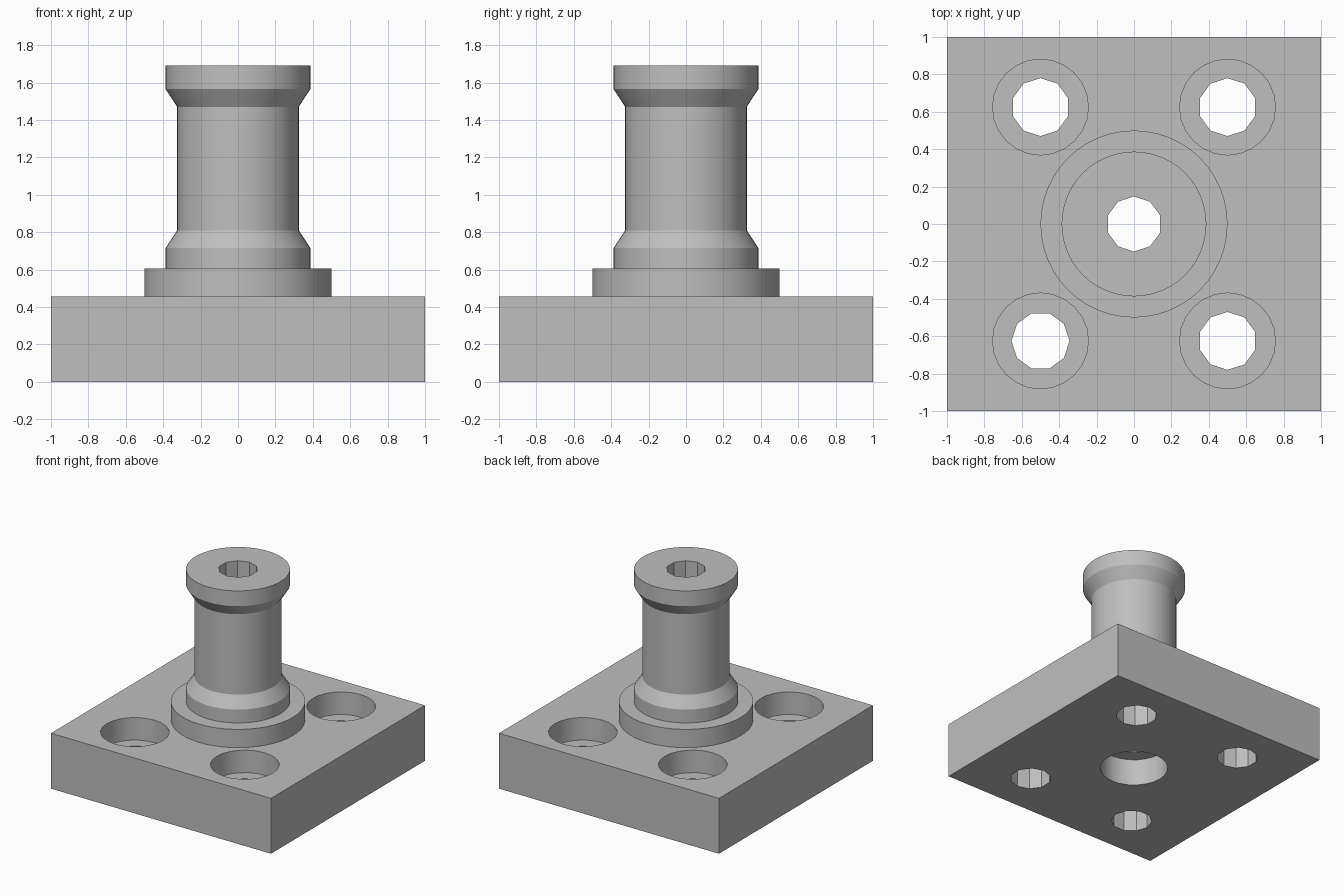
import bpy
import bmesh
import math

cube = bpy.data.objects.get("Cube")
if cube:
    bpy.data.objects.remove(cube, do_unlink=True)

grey = bpy.data.materials.new("plain_grey")
grey.use_nodes = True
COLOUR = (0.52, 0.52, 0.52, 1)
grey.diffuse_color = COLOUR
grey.node_tree.nodes["Principled BSDF"].inputs["Base Color"].default_value = COLOUR


def add_object(name, bm):
    bmesh.ops.recalc_face_normals(bm, faces=bm.faces)
    mesh = bpy.data.meshes.new(name)
    bm.to_mesh(mesh)
    bm.free()
    mesh.materials.append(grey)
    obj = bpy.data.objects.new(name, mesh)
    bpy.context.collection.objects.link(obj)
    return obj


def turned(name, profile, sides, centre=(0, 0), turn=0.0):
    """Solid of revolution from (radius, height) pairs, capped at both ends."""
    bm = bmesh.new()
    rings = []
    for radius, z in profile:
        angles = [turn + math.tau * i / sides for i in range(sides)]
        rings.append([bm.verts.new((centre[0] + radius * math.cos(a),
                                    centre[1] + radius * math.sin(a), z)) for a in angles])
    for low, high in zip(rings, rings[1:]):
        for i in range(sides):
            j = (i + 1) % sides
            bm.faces.new((low[i], low[j], high[j], high[i]))
    bm.faces.new(rings[0][::-1])
    bm.faces.new(rings[-1])
    return add_object(name, bm)


def cut(target, cutters):
    for cutter in cutters:
        cutter.hide_render = True
        mod = target.modifiers.new("cut", "BOOLEAN")
        mod.operation = "DIFFERENCE"
        mod.solver = "EXACT"
        mod.object = cutter
        bpy.context.view_layer.objects.active = target
        bpy.ops.object.modifier_apply(modifier=mod.name)


BASE_TOP = 0.455
TOP = 1.69
QUARTER = math.pi / 2

# Square base block
bm = bmesh.new()
bmesh.ops.create_cube(bm, size=1)
for v in bm.verts:
    v.co = (v.co.x * 2, v.co.y * 2, (v.co.z + 0.5) * BASE_TOP)
base = add_object("base_block", bm)

# Round collar and waisted post
collar = turned("collar", [(0.5, BASE_TOP), (0.5, 0.605)], 48)
post = turned("post", [(0.387, 0.605), (0.387, 0.715), (0.325, 0.81), (0.325, 1.47),
                       (0.387, 1.565), (0.387, TOP)], 48)

# Four counterbored bolt holes
bolt_cutters = []
for x in (-0.5, 0.5):
    for y in (-0.625, 0.625):
        turn = 0 if x < 0 and y < 0 else QUARTER
        bolt_cutters.append(turned("bolt_hole_cutter", [(0.155, -0.1), (0.155, 0.6)],
                                   10, (x, y), turn))
        bolt_cutters.append(turned("counterbore_cutter", [(0.256, 0.27), (0.256, 0.6)],
                                   24, (x, y), QUARTER))

# Central bore, widened underneath
bore = turned("bore_cutter", [(0.147, -0.1), (0.147, TOP + 0.1)], 10, turn=QUARTER)
recess = turned("recess_cutter", [(0.256, -0.1), (0.256, 0.22)], 24)

cut(base, bolt_cutters + [bore, recess])
cut(collar, [bore])
cut(post, [bore])
for cutter in bolt_cutters + [bore, recess]:
    bpy.data.objects.remove(cutter, do_unlink=True)

# Smooth round walls, crisp edges
bpy.ops.object.select_all(action="DESELECT")
for part in (base, collar, post):
    part.select_set(True)
bpy.context.view_layer.objects.active = base
bpy.ops.object.shade_smooth_by_angle(angle=math.radians(25))
